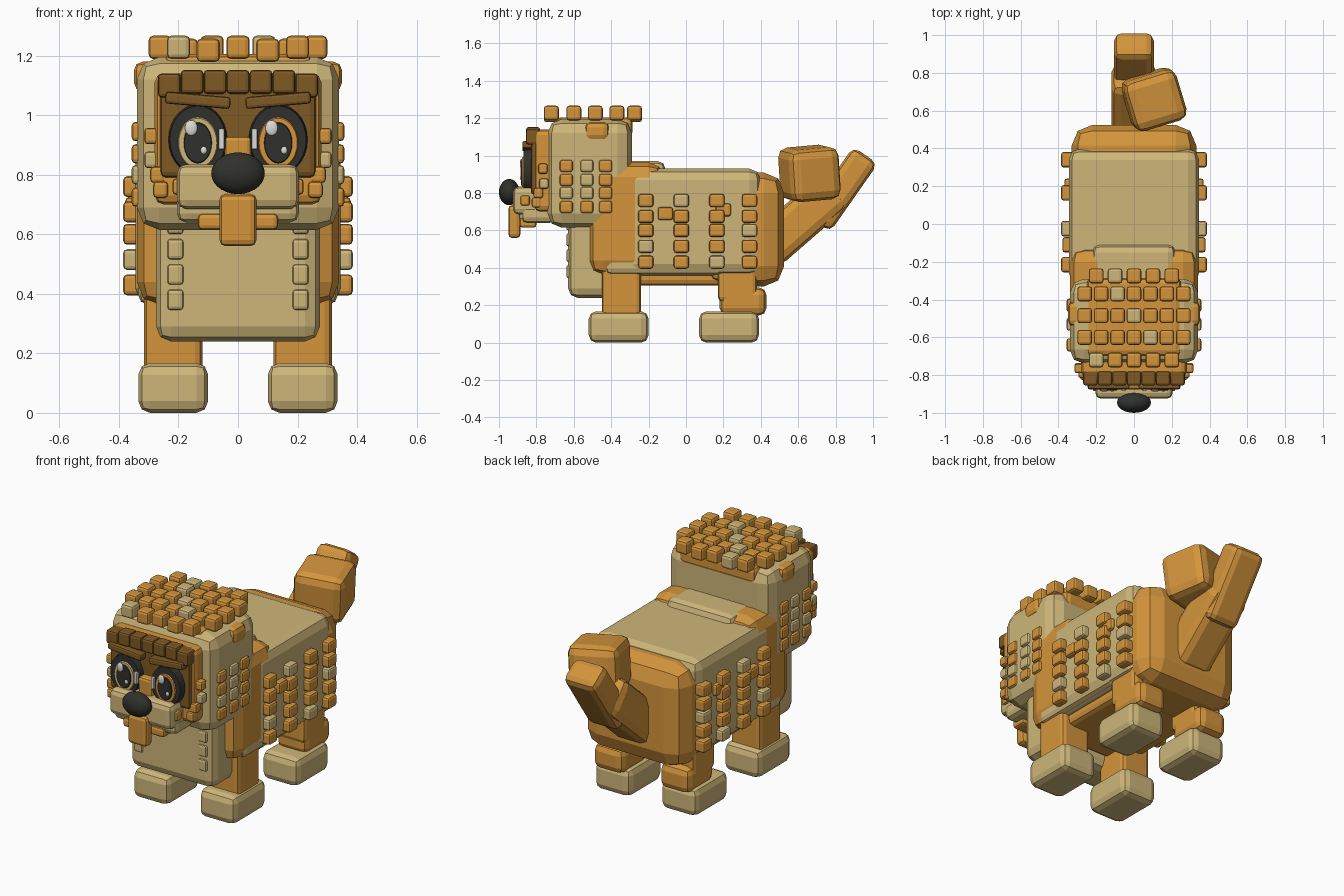
import bpy, bmesh, math
from mathutils import Matrix, Vector

if "Cube" in bpy.data.objects:
    bpy.data.objects.remove(bpy.data.objects["Cube"])


def material(name, rgb):
    m = bpy.data.materials.new(name)
    m.diffuse_color = (*rgb, 1)
    m.use_nodes = True
    m.node_tree.nodes["Principled BSDF"].inputs["Base Color"].default_value = m.diffuse_color
    return m


ORANGE = material("orange", (0.66, 0.30, 0.045))
CREAM = material("cream", (0.62, 0.47, 0.195))
BROWN = material("brown", (0.21, 0.10, 0.018))
BLACK = material("black", (0.03, 0.03, 0.026))
WHITE = material("white", (0.72, 0.71, 0.68))


def finish(name, bm, mats, loc=(0, 0, 0), rot=(0, 0, 0)):
    mesh = bpy.data.meshes.new(name)
    bm.to_mesh(mesh)
    bm.free()
    for m in mats:
        mesh.materials.append(m)
    ob = bpy.data.objects.new(name, mesh)
    ob.location = loc
    ob.rotation_euler = [math.radians(a) for a in rot]
    bpy.context.collection.objects.link(ob)
    return ob


def add_block(bm, center, size, bevel, segments=2, index=0):
    """Bevelled block inside an existing bmesh."""
    part = bmesh.new()
    bmesh.ops.create_cube(part, size=1)
    bmesh.ops.scale(part, vec=size, verts=part.verts)
    bmesh.ops.bevel(part, geom=part.edges[:], offset=bevel, segments=segments,
                    profile=0.5, affect='EDGES')
    bmesh.ops.translate(part, vec=center, verts=part.verts)
    for f in part.faces:
        f.material_index = index
    tmp = bpy.data.meshes.new("tmp")
    part.to_mesh(tmp)
    part.free()
    bm.from_mesh(tmp)
    bpy.data.meshes.remove(tmp)


def box(name, x, y, z, mat, bevel=0.03, segments=2, rot=(0, 0, 0)):
    """Bevelled block given by its extents on each axis."""
    bm = bmesh.new()
    center = [(a[0] + a[1]) / 2 for a in (x, y, z)]
    size = [a[1] - a[0] for a in (x, y, z)]
    add_block(bm, (0, 0, 0), size, bevel, segments)
    return finish(name, bm, [mat], center, rot)


def pair(name, x, y, z, mat, bevel=0.03, segments=2, rot=(0, 0, 0)):
    """The same block on both sides."""
    box(name + "_right", x, y, z, mat, bevel, segments, rot)
    box(name + "_left", (-x[1], -x[0]), y, z, mat, bevel, segments,
        (rot[0], -rot[1], -rot[2]))


def ball(name, center, radii, mat):
    bm = bmesh.new()
    bmesh.ops.create_uvsphere(bm, u_segments=24, v_segments=14, radius=1)
    bmesh.ops.scale(bm, vec=radii, verts=bm.verts)
    for f in bm.faces:
        f.smooth = True
    return finish(name, bm, [mat], center)


def disc(name, center, rx, rz, thick, mat):
    """Flat oval facing the front."""
    bm = bmesh.new()
    bmesh.ops.create_cone(bm, cap_ends=True, segments=28, radius1=1, radius2=0.94, depth=thick)
    bmesh.ops.scale(bm, vec=(rx, rz, 1), verts=bm.verts)
    return finish(name, bm, [mat], center, (90, 0, 0))


def tufts(name, items, size, bevel):
    """Many small blocks in one mesh; items are (center, is_cream)."""
    bm = bmesh.new()
    for center, cream in items:
        add_block(bm, center, size, bevel, 2, int(cream))
    return finish(name, bm, [ORANGE, CREAM])


# Body
box("rump", (-0.33, 0.33), (0.10, 0.525), (0.30, 0.91), ORANGE, 0.11)
box("back", (-0.345, 0.345), (-0.32, 0.40), (0.36, 0.93), CREAM, 0.06)
box("belly", (-0.27, 0.27), (-0.40, 0.42), (0.305, 0.5), ORANGE, 0.03)
box("flank_base", (-0.335, 0.335), (-0.43, 0.2), (0.365, 0.49), CREAM, 0.03)
box("shoulders", (-0.34, 0.34), (-0.52, -0.12), (0.36, 0.965), ORANGE, 0.08)
box("nape", (-0.22, 0.22), (-0.45, -0.11), (0.80, 0.97), CREAM, 0.04)
box("chest_bib", (-0.275, 0.275), (-0.63, -0.40), (0.24, 0.68), CREAM, 0.05)
tufts("chest_tufts", [((s * 0.21, -0.62, 0.38 + 0.085 * i), True)
                      for s in (-1, 1) for i in range(4)], (0.055, 0.04, 0.07), 0.012)

# Legs and paws
pair("front_leg", (0.12, 0.315), (-0.45, -0.24), (0.13, 0.42), ORANGE, 0.025)
pair("hind_thigh", (0.12, 0.315), (0.17, 0.38), (0.22, 0.42), ORANGE, 0.025)
pair("hind_shank", (0.12, 0.315), (0.18, 0.43), (0.145, 0.295), ORANGE, 0.04)
pair("front_paw", (0.10, 0.335), (-0.52, -0.20), (0.0, 0.168), CREAM, 0.04)
pair("hind_paw", (0.10, 0.335), (0.07, 0.39), (0.0, 0.168), CREAM, 0.04)

# Tail: base, raised tip and side block
box("tail_base", (-0.12, 0.12), (0.36, 0.86), (0.54, 0.77), ORANGE, 0.05, rot=(41, 0, 0))
box("tail_tip", (-0.105, 0.105), (0.61, 1.055), (0.74, 0.90), ORANGE, 0.04, rot=(55, 0, 0))
box("tail_block", (-0.04, 0.25), (0.52, 0.80), (0.765, 1.045), ORANGE, 0.05, rot=(5, 4, 17))

# Head
box("head", (-0.34, 0.34), (-0.74, -0.29), (0.615, 1.195), CREAM, 0.075)
box("crown", (-0.25, 0.25), (-0.70, -0.285), (1.10, 1.205), ORANGE, 0.03)
pair("ear", (0.26, 0.35), (-0.54, -0.41), (1.08, 1.18), ORANGE, 0.03)
box("face_frame", (-0.28, 0.28), (-0.81, -0.68), (0.70, 1.14), ORANGE, 0.03)
box("face_mask", (-0.262, 0.262), (-0.83, -0.72), (0.79, 1.14), BROWN, 0.02)
box("jaw", (-0.205, 0.205), (-0.88, -0.70), (0.64, 0.74), CREAM, 0.03)
box("mouth", (-0.135, 0.135), (-0.89, -0.80), (0.615, 0.67), ORANGE, 0.015)
box("muzzle", (-0.205, 0.205), (-0.925, -0.78), (0.685, 0.835), CREAM, 0.03)
box("tongue", (-0.062, 0.062), (-0.95, -0.885), (0.56, 0.735), ORANGE, 0.02)
box("nose_bridge", (-0.045, 0.045), (-0.875, -0.80), (0.80, 0.93), ORANGE, 0.015)
ball("nose", (0, -0.945, 0.805), (0.09, 0.055, 0.07), BLACK)

# Eyes
for s, side, ring in ((-1, "left", CREAM), (1, "right", ORANGE)):
    x = s * 0.135
    disc("eye_" + side, (x, -0.845, 0.918), 0.10, 0.12, 0.05, BLACK)
    disc("iris_" + side, (x, -0.872, 0.907), 0.068, 0.088, 0.008, ring)
    disc("pupil_" + side, (x, -0.878, 0.907), 0.048, 0.07, 0.008, BLACK)
    ball("glint_" + side, (x - 0.022, -0.88, 0.957), (0.021, 0.008, 0.026), WHITE)
    ball("small_glint_" + side, (x + 0.02, -0.88, 0.882), (0.011, 0.007, 0.013), WHITE)
pair("inner_glint", (0.045, 0.066), (-0.885, -0.85), (0.885, 0.955), WHITE, 0.005)

# Brows and fringe
pair("brow", (0.025, 0.245), (-0.875, -0.80), (1.03, 1.07), BROWN, 0.01, rot=(0, -5, 0))
for i in range(7):
    x = (i - 3) * 0.077
    z = 1.112 - 0.012 * (abs(i - 3) == 3)
    box("fringe_%d" % i, (x - 0.038, x + 0.038), (-0.855, -0.78), (z - 0.04, z + 0.04), BROWN, 0.012)

# Cheek tufts around the face
cheeks = [((s * x, y, z), c) for s in (-1, 1) for x, y, z, c in (
    (0.29, -0.765, 0.93, False), (0.29, -0.76, 0.85, True),
    (0.27, -0.79, 0.80, False), (0.26, -0.80, 0.75, False), (0.195, -0.86, 0.76, False))]
tufts("cheek_tufts", cheeks, (0.05, 0.05, 0.055), 0.012)

# Curls on top of the head
curls = []
for y, n, step, cream in ((-0.72, 5, 0.10, 0), (-0.60, 7, 0.087, 4), (-0.485, 7, 0.087, 3),
                          (-0.37, 7, 0.087, 2), (-0.275, 5, 0.10, 1)):
    for i in range(n):
        edge = 0.01 if i % 2 else 0
        curls.append((((i - (n - 1) / 2) * step, y, 1.228 - edge), i == cream))
tufts("head_curls", curls, (0.078, 0.08, 0.078), 0.015)

# Curls on the sides of the head and the body
head_side, body_side = [], []
for s in (-1, 1):
    for c, y in enumerate((-0.64, -0.53, -0.43)):
        for r, z in enumerate((0.945, 0.87, 0.80, 0.725)):
            head_side.append(((s * 0.332, y, z), (c == 1 and r != 3) or (c == 0 and r == 2)))
    for c, y in enumerate((-0.215, -0.025, 0.165, 0.34)):
        for r, z in enumerate((0.76, 0.675, 0.60, 0.515, 0.43)):
            body_side.append(((s * 0.352, y, z), (c, r) in ((1, 0), (3, 2), (0, 3), (2, 4))))
    body_side.append(((s * 0.345, -0.11, 0.69), False))
    body_side.append(((s * 0.335, 0.20, 0.71), False))
tufts("head_side_curls", head_side, (0.05, 0.07, 0.065), 0.013)
tufts("body_side_curls", body_side, (0.068, 0.082, 0.07), 0.014)
